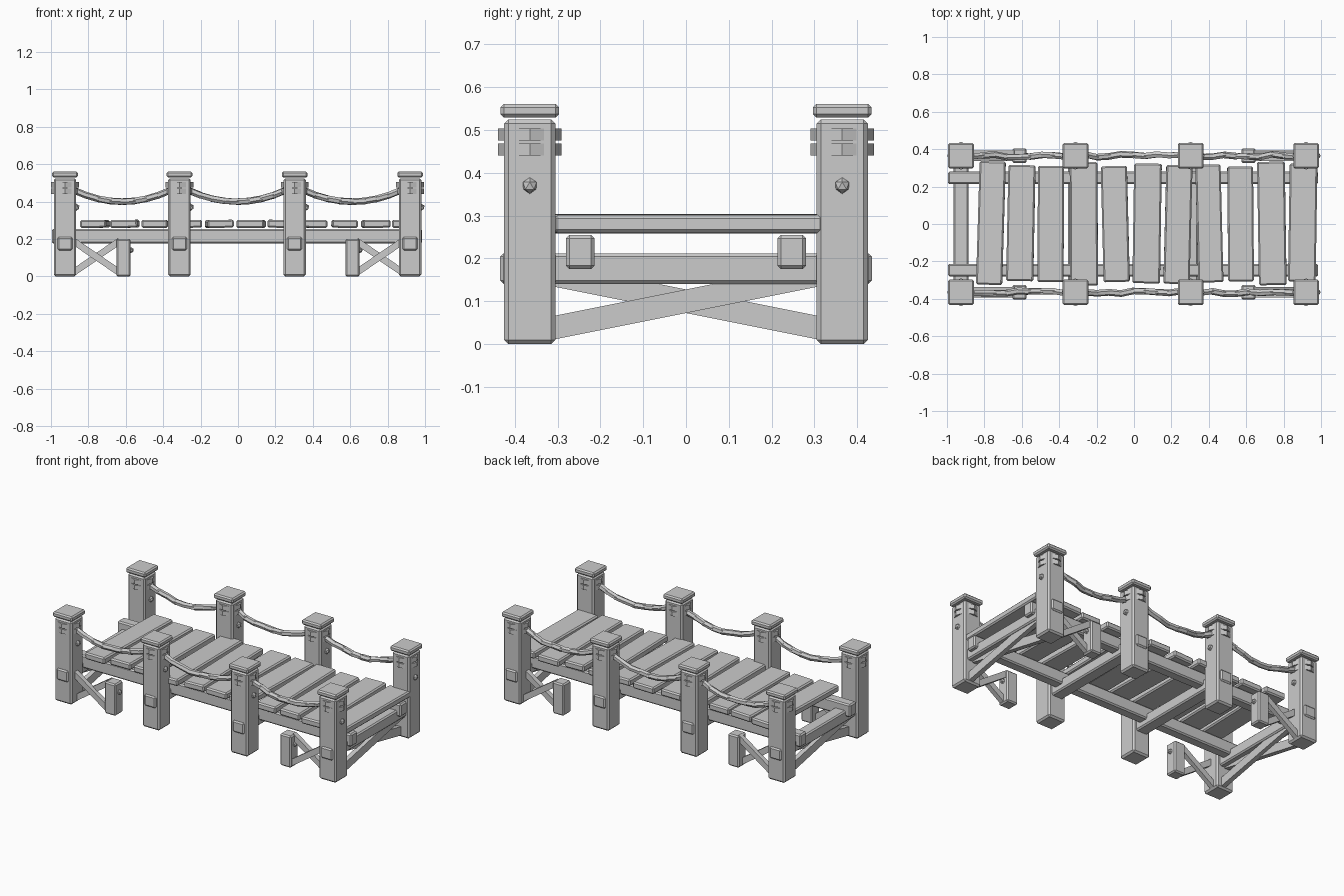
import bpy, bmesh, math, random
from mathutils import Vector, Matrix

random.seed(4)
if "Cube" in bpy.data.objects:
    bpy.data.objects.remove(bpy.data.objects["Cube"])

grey = bpy.data.materials.new("weathered_grey")
grey.use_nodes = True
grey.diffuse_color = (0.6, 0.6, 0.6, 1)
grey.node_tree.nodes["Principled BSDF"].inputs["Base Color"].default_value = (0.6, 0.6, 0.6, 1)


def finish(name, bm, matrix):
    bm.transform(matrix)
    mesh = bpy.data.meshes.new(name)
    bm.to_mesh(mesh)
    bm.free()
    mesh.materials.append(grey)
    ob = bpy.data.objects.new(name, mesh)
    bpy.context.collection.objects.link(ob)
    return ob


def box(name, size, matrix, bevel=0.008):
    bm = bmesh.new()
    bmesh.ops.create_cube(bm, size=1)
    bmesh.ops.scale(bm, vec=size, verts=bm.verts)
    if bevel:
        bmesh.ops.bevel(bm, geom=bm.edges[:], offset=bevel, segments=1, affect='EDGES')
    return finish(name, bm, matrix)


def at(x, y, z):
    return Matrix.Translation((x, y, z))


def drum(name, radius, depth, sides, matrix):
    bm = bmesh.new()
    bmesh.ops.create_cone(bm, cap_ends=True, segments=sides, radius1=radius,
                          radius2=radius, depth=depth)
    return finish(name, bm, matrix)


def bolt(x, y, z, r=0.019):
    bm = bmesh.new()
    bmesh.ops.create_icosphere(bm, subdivisions=1, radius=r)
    finish("bolt", bm, at(x, y, z))


def between(p, q, roll=0):
    """Matrix at the midpoint of p and q, with local z along the line."""
    p, q = Vector(p), Vector(q)
    turn = (q - p).to_track_quat('Z', 'Y').to_matrix().to_4x4()
    return Matrix.Translation((p + q) / 2) @ turn @ Matrix.Rotation(roll, 4, 'Z')


def brace(name, p, q, across, tall):
    # flat timber running from p to q, upright in its own plane
    d = Vector(q) - Vector(p)
    z = d.normalized()
    side = Vector((0, 0, 1)).cross(z).normalized()
    up = z.cross(side)
    m = Matrix((side, up, z)).transposed().to_4x4()
    m.translation = (Vector(p) + Vector(q)) / 2
    box(name, (across, tall, d.length), m, 0)


POSTS = [-0.925, -0.313, 0.303, 0.92]
ROW = 0.365

# posts with caps, lashings and bolts
for y in (-ROW, ROW):
    for x in POSTS:
        box("post", (0.12, 0.12, 0.525), at(x, y, 0.2625), 0.01)
        box("post_cap", (0.137, 0.137, 0.032), at(x, y, 0.545))
        for z in (0.455, 0.49):
            drum("lashing", 0.074, 0.028, 8, at(x, y, z))
        bolt(x + 0.06, y, 0.37)

# cross beams through each pair of posts
for x in POSTS:
    box("cross_beam", (0.08, 0.868, 0.072), at(x, 0, 0.176))

# long stringers under the deck
for y in (-0.247, 0.247):
    box("stringer", (1.98, 0.066, 0.08), at(-0.005, y, 0.215))

# deck planks: centre x, width, length, centre y, turn
PLANKS = [
    (-0.765, 0.14, 0.66, 0.005, -0.03), (-0.605, 0.145, 0.62, 0.005, -0.02),
    (-0.445, 0.14, 0.62, 0.0, -0.005), (-0.268, 0.148, 0.66, 0.0, 0.005),
    (-0.1, 0.14, 0.62, 0.0, 0.025), (0.07, 0.148, 0.64, 0.003, -0.015),
    (0.235, 0.14, 0.635, -0.003, -0.025), (0.403, 0.135, 0.63, 0.003, 0.025),
    (0.57, 0.138, 0.615, 0.0, 0.008), (0.737, 0.148, 0.66, 0.003, 0.015),
    (0.902, 0.148, 0.63, 0.007, -0.015),
]
for x, w, length, y, turn in PLANKS:
    tilt = Matrix.Rotation(random.uniform(-0.025, 0.025), 4, 'Y')
    box("deck_plank", (w, length, 0.042),
        at(x, y, 0.281) @ Matrix.Rotation(turn, 4, 'Z') @ tilt)

# stub posts and crossed braces at both ends
for end in (-1, 1):
    stub = end * 0.612
    corner = end * 0.922
    for y in (-ROW, ROW):
        box("stub_post", (0.077, 0.077, 0.2), at(stub, y, 0.1))
        bolt(stub + 0.04, y, 0.14, 0.016)
        for off, low, high in ((0.012, 0.02, 0.19), (-0.012, 0.19, 0.02)):
            brace("side_brace", (corner - end * 0.04, y + off, low),
                  (stub + end * 0.02, y + off, high), 0.03, 0.036)
    for off, s in ((0.012, 1), (-0.012, -1)):
        brace("end_brace", (corner + off, -0.33 * s, 0.034),
              (corner + off, 0.33 * s, 0.166), 0.03, 0.054)

# sagging ropes made of short twisted lengths
LINKS = 8
for y in (-ROW, ROW):
    for a, b in zip(POSTS, POSTS[1:]):
        a, b = a + 0.05, b - 0.05
        pts = []
        for i in range(LINKS + 1):
            t = i / LINKS
            sag = 0.06 * 4 * t * (1 - t)
            pts.append((a + (b - a) * t, y + random.uniform(-0.008, 0.008), 0.46 - sag))
        for p, q in zip(pts, pts[1:]):
            gap = (Vector(q) - Vector(p)).length
            drum("rope_length", 0.018, gap + 0.012, 6,
                 between(p, q, random.uniform(0, math.pi)))
